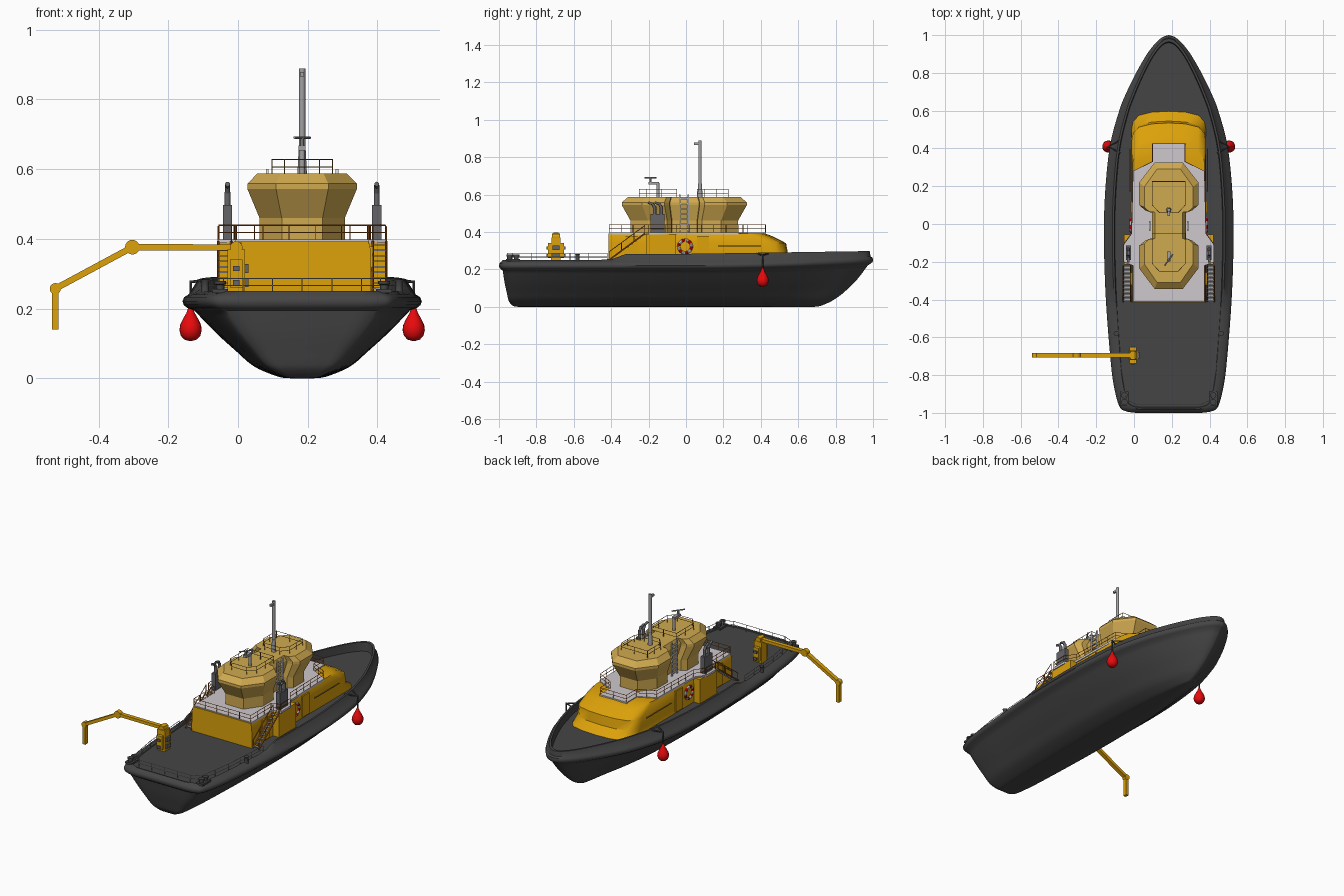
import bpy, bmesh, math
from mathutils import Vector, Matrix

if "Cube" in bpy.data.objects:
    bpy.data.objects.remove(bpy.data.objects["Cube"])

CX = 0.184  # centreline of the boat

def mat(name, r, g, b):
    m = bpy.data.materials.new(name)
    m.diffuse_color = (r, g, b, 1)
    m.use_nodes = True
    m.node_tree.nodes["Principled BSDF"].inputs["Base Color"].default_value = m.diffuse_color
    return m

DARK = mat("hull_charcoal", .06, .06, .06)
YEL = mat("house_yellow", .72, .36, .003)
TAN = mat("wheelhouse_tan", .63, .40, .08)
PALE = mat("deck_pale_grey", .62, .58, .61)
GREY = mat("machinery_grey", .13, .13, .14)
RED = mat("buoy_red", .8, .003, .004)
RUST = mat("rail_rust", .42, .11, .012)
GOLD = mat("rail_gold", .30, .18, .03)
WHITE = mat("white", .8, .8, .8)
STEEL = mat("rail_steel", .36, .36, .37)

def finish(bm, name, m):
    bmesh.ops.recalc_face_normals(bm, faces=bm.faces)
    me = bpy.data.meshes.new(name)
    bm.to_mesh(me)
    bm.free()
    me.materials.append(m)
    ob = bpy.data.objects.new(name, me)
    bpy.context.collection.objects.link(ob)
    return ob

def box(bm, c, s):
    bmesh.ops.create_cube(bm, size=1, matrix=Matrix.Translation(c) @ Matrix.Diagonal((*s, 1)))

def tube(bm, a, b, r, n=6, r2=None):
    a, b = Vector(a), Vector(b)
    d = b - a
    m = Matrix.Translation((a + b) / 2) @ d.to_track_quat('Z', 'Y').to_matrix().to_4x4()
    bmesh.ops.create_cone(bm, cap_ends=True, segments=n, radius1=r,
                          radius2=r if r2 is None else r2, depth=d.length, matrix=m)

def loft(bm, rings):
    vs = [[bm.verts.new(p) for p in ring] for ring in rings]
    n = len(vs[0])
    for lo, hi in zip(vs, vs[1:]):
        for i in range(n):
            bm.faces.new((lo[i], lo[(i + 1) % n], hi[(i + 1) % n], hi[i]))
    bm.faces.new(vs[0])
    bm.faces.new(vs[-1])

def lathe(bm, x, y, prof, n=20):
    loft(bm, [[(x + r * math.cos(6.28319 * i / n), y + r * math.sin(6.28319 * i / n), z)
               for i in range(n)] for r, z in prof])

def both(half):
    """Mirror a list of (half width, y) into a closed outline."""
    return [(CX + w, y) for w, y in half] + [(CX - w, y) for w, y in reversed(half) if w > 0]

def spline(pts, n):
    """Smooth curve through points of any dimension."""
    out = []
    for i in range(len(pts) - 1):
        p = [Vector(pts[max(0, min(len(pts) - 1, i + k))]) for k in (-1, 0, 1, 2)]
        for j in range(n):
            t = j / n
            out.append(.5 * (2 * p[1] + (p[2] - p[0]) * t + (2 * p[0] - 5 * p[1] + 4 * p[2] - p[3]) * t * t
                             + (3 * p[1] - p[0] - 3 * p[2] + p[3]) * t ** 3))
    return out + [Vector(pts[-1])]

def rail(bm, pts, z, h, r=.0016, step=.07, closed=False):
    pts = [Vector((p[0], p[1], z)) for p in pts]
    if closed:
        pts.append(pts[0])
    for a, b in zip(pts, pts[1:]):
        for f in (.5, 1):
            up = Vector((0, 0, h * f))
            tube(bm, a + up, b + up, r)
        n = max(1, round((b - a).length / step))
        for i in range(n + 1):
            p = a.lerp(b, i / n)
            tube(bm, p, p + Vector((0, 0, h)), r)

# Hull: plan curve lofted through height levels
PLAN = [(-1, .17), (-.992, .225), (-.965, .262), (-.85, .292), (-.7, .31), (-.4, .333), (-.1, .343),
        (.15, .338), (.41, .312), (.6, .262), (.7, .222), (.8, .173), (.9, .115), (.96, .068),
        (.99, .032), (1, 0)]
curve = [(max(0, v.y), v.x) for v in spline(PLAN, 4)]

def sheer(y):
    return .2 + .03 * max(0, y) ** 2

def bulwark(y):
    t = max(0, min(1, (y + .42) / .1))
    return .25 + .033 * t * t * (3 - 2 * t) + .015 * max(0, y)

def level(s, ys, yb, zf):
    out = []
    for x, y in both(curve):
        v = ys + (yb - ys) * (y + 1) / 2
        out.append((CX + (x - CX) * s, v, zf(v)))
    return out

LOW = [(.1, -.9, .69, 0), (.2, -.925, .72, .022), (.36, -.945, .775, .13), (.45, -.952, .81, .23),
       (.54, -.958, .85, .37), (.72, -.97, .915, .65), (.9, -.98, .972, .97)]
rings = [level(s, ys, yb, lambda y, h=h: h * sheer(y)) for s, ys, yb, h in spline(LOW, 3)]
rings += [level(s, ys, yb, lambda y, d=d: sheer(y) + d) for s, ys, yb, d in (
    (.96, -.992, .988, .002), (.99, -.998, .998, .01), (1, -1, 1, .021), (.985, -.997, .997, .033),
    (.95, -.988, .987, .04))]
rings += [level(.87, -.98, .982, bulwark), level(.84, -.973, .965, bulwark),
          level(.83, -.97, .96, lambda y: .246)]
bm = bmesh.new()
loft(bm, rings)
finish(bm, "hull", DARK)

# Deck house with curved sloping front
def house_ring(z, yf, hw):
    half = [(hw, -.415), (hw, yf - .1), (hw * .95, yf - .055), (hw * .8, yf - .022), (hw * .45, yf - .005), (0, yf)]
    return [(x, y, z) for x, y in both(half)]
bm = bmesh.new()
loft(bm, [house_ring(*a) for a in ((.24, .605, .198), (.285, .545, .198), (.34, .535, .198),
                                   (.378, .46, .195), (.393, .42, .19))])
for s in (-1, 1):
    box(bm, (CX + s * .212, -.135, .315), (.05, .16, .15))
finish(bm, "deck_house", YEL)

# Side doors and grab rails
bm = bmesh.new()
for s in (-1, 1):
    for y in (-.29, .09):
        box(bm, (CX + s * .199, y, .315), (.008, .065, .125))
finish(bm, "side_doors", YEL)
bm = bmesh.new()
for s in (-1, 1):
    tube(bm, (CX + s * .204, .17, .325), (CX + s * .204, .4, .325), .003)
    for y in (.18, .29, .39):
        tube(bm, (CX + s * .19, y, .325), (CX + s * .204, y, .325), .002)
finish(bm, "grab_rails", GOLD)

# Upper deck plate and its railing
DECK = [(.192, -.41), (.192, -.22), (.243, -.2), (.243, -.11), (.2, -.05), (.192, .28), (.09, .33), (.09, .425)]
bm = bmesh.new()
loft(bm, [[(x, y, z) for x, y in both(DECK)] for z in (.386, .398)])
finish(bm, "upper_deck", PALE)
bm = bmesh.new()
rail(bm, both([(w - .004, y) for w, y in DECK]), .397, .042, closed=True)
finish(bm, "upper_deck_rail", RUST)

# Wheelhouse: notched long octagon, flared window band, chamfered roof
WH = [(.075, -.343), (.157, -.235), (.157, -.115), (.125, -.088), (.09, -.085), (.09, .07), (.125, .073),
      (.157, .1), (.157, .22), (.075, .325)]
bm = bmesh.new()
loft(bm, [[(CX + (x - CX) * sx, -.01 + (y + .01) * sy, z) for x, y in both(WH)]
          for z, sx, sy in ((.395, .78, .86), (.46, .78, .86), (.543, 1, 1), (.558, 1, 1), (.587, .82, .9))])
finish(bm, "wheelhouse", TAN)

# Roof railings
bm = bmesh.new()
for y0, y1 in ((-.25, -.05), (.06, .225)):
    rail(bm, [(CX + x, y) for x, y in ((-.087, y0 + .04), (-.05, y0), (.05, y0), (.087, y0 + .04),
              (.087, y1), (-.087, y1))], .585, .043, closed=True)
finish(bm, "roof_rail", GOLD)

# Ladders on the wheelhouse waist
bm = bmesh.new()
for s in (-1, 1):
    x = CX + s * .1
    for y in (-.034, .012):
        box(bm, (x, y, .5), (.008, .008, .2))
    for i in range(7):
        box(bm, (x, -.011, .415 + i * .027), (.007, .046, .007))
finish(bm, "waist_ladders", WHITE)

# Mast and radar scanner
bm = bmesh.new()
tube(bm, (CX, .075, .58), (CX, .075, .66), .014, 12, .01)
tube(bm, (CX, .075, .65), (CX, .075, .888), .009, 12)
box(bm, (CX, .06, .872), (.012, .035, .012))
finish(bm, "mast", STEEL)
bm = bmesh.new()
tube(bm, (CX, -.15, .58), (CX, -.15, .662), .008, 10)
box(bm, (CX, -.172, .66), (.02, .055, .014))
tube(bm, (CX, -.19, .66), (CX, -.19, .69), .006, 8)
tube(bm, (CX - .022, -.22, .69), (CX + .022, -.16, .69), .004, 8)
finish(bm, "radar_scanner", STEEL)

# Exhaust stacks with bent pipes
bm = bmesh.new()
for s in (-1, 1):
    x = CX + s * .214
    box(bm, (x, -.152, .447), (.026, .075, .1))
    for y in (-.132, -.168):
        tube(bm, (x, y, .49), (x, y, .535), .009, 10)
        tube(bm, (x, y, .53), (x, y - .012, .553), .008, 10)
        tube(bm, (x, y - .01, .55), (x, y - .035, .557), .007, 10)
finish(bm, "exhaust_stacks", GREY)

# Stairs from the aft deck
treads, sides = bmesh.new(), bmesh.new()
for s in (-1, 1):
    for i in range(9):
        f = (i + .5) / 9
        box(treads, (CX + s * .222, -.41 + .19 * f, .25 + .14 * f), (.036, .016, .004))
    for w in (.203, .241):
        x = CX + s * w
        for up, r in ((0, .004), (.043, .002)):
            tube(sides, (x, -.412, .25 + up), (x, -.22, .392 + up), r)
        for f in (.02, .35, .7, 1):
            p = (x, -.412 + .192 * f, .25 + .142 * f)
            tube(sides, p, (x, p[1], p[2] + .043), .002)
finish(treads, "stair_treads", STEEL)
finish(sides, "stair_rails", RUST)

# Life rings, red and white by angle
for s in (-1, 1):
    bpy.ops.mesh.primitive_torus_add(major_segments=36, minor_segments=8, major_radius=.034, minor_radius=.008,
                                     location=(CX + s * .2, -.005, .322), rotation=(0, math.pi / 2, 0))
    ob = bpy.context.object
    ob.name = "life_ring"
    ob.data.materials.append(RED)
    ob.data.materials.append(WHITE)
    for p in ob.data.polygons:
        p.material_index = int((math.atan2(p.center.y, p.center.x) + math.pi) / (math.pi / 6)) % 2

# Aft deck railing
half = [(.17, -.955), (.225, -.93), (.258, -.72), (.278, -.42)]
bm = bmesh.new()
for s in (-1, 1):
    rail(bm, [(CX + s * w, y) for w, y in half], .246, .04, step=.1)
rail(bm, [(CX - .17, -.955), (CX + .17, -.955)], .246, .04, step=.085)
finish(bm, "aft_rail", STEEL)

# Bollards and fairleads
bm = bmesh.new()
for s in (-1, 1):
    for dy in (-.018, .018):
        lathe(bm, CX + s * .235, -.925 + dy, ((.012, .24), (.012, .268), (.017, .27), (.017, .279)), 12)
    box(bm, (CX + s * .235, -.925, .25), (.045, .075, .012))
    lathe(bm, CX + s * .278, -.58, ((.014, .24), (.01, .25), (.01, .275), (.014, .283)), 12)
finish(bm, "bollards", DARK)

# Crane: pedestal, folded arm along -x, joints
CY = -.695
bm = bmesh.new()
box(bm, (-.005, CY, .305), (.05, .05, .13))
box(bm, (-.005, CY, .3), (.035, .085, .08))
box(bm, (-.005, CY, .375), (.03, .035, .03))
tube(bm, (-.005, CY - .022, .375), (-.005, CY + .022, .375), .018, 16)
J = [Vector((-.005, CY, .375)), Vector((-.303, CY, .376)), Vector((-.524, CY, .257)), Vector((-.524, CY, .14))]
for a, b in zip(J, J[1:]):
    d = b - a
    m = Matrix.Translation((a + b) / 2) @ Matrix.Rotation(-math.atan2(d.z, d.x), 4, 'Y')
    bmesh.ops.create_cube(bm, size=1, matrix=m @ Matrix.Diagonal((d.length, .024, .018, 1)))
for j, r in ((J[1], .021), (J[2], .016)):
    tube(bm, j - Vector((0, .013, 0)), j + Vector((0, .013, 0)), r, 20)
finish(bm, "crane", YEL)
bm = bmesh.new()
for z in (.275, .315):
    box(bm, (.024, CY, z), (.012, .035, .025))
    box(bm, (-.005, CY, z), (.02, .1, .015))
finish(bm, "crane_controls", GREY)

# Hanging buoys and their davits
buoy, davit = bmesh.new(), bmesh.new()
for s in (-1, 1):
    x = CX + s * .32
    lathe(buoy, x, .41, ((.004, .107), (.018, .111), (.028, .122), (.032, .138), (.03, .153),
                         (.022, .17), (.012, .187), (.007, .202), (.004, .206)))
    for dy in (-.035, .035):
        tube(davit, (CX + s * .255, .41 + dy, .285), (x, .41, .276), .004)
    tube(davit, (x, .41, .28), (x, .41, .2), .004)
finish(buoy, "buoys", RED)
finish(davit, "buoy_davits", DARK)

# Smooth rounded parts, keep edges sharp; wheelhouse stays flat
bpy.ops.object.select_all(action='SELECT')
bpy.context.view_layer.objects.active = bpy.data.objects["hull"]
bpy.data.objects["wheelhouse"].select_set(False)
bpy.ops.object.shade_smooth_by_angle(angle=math.radians(40))
